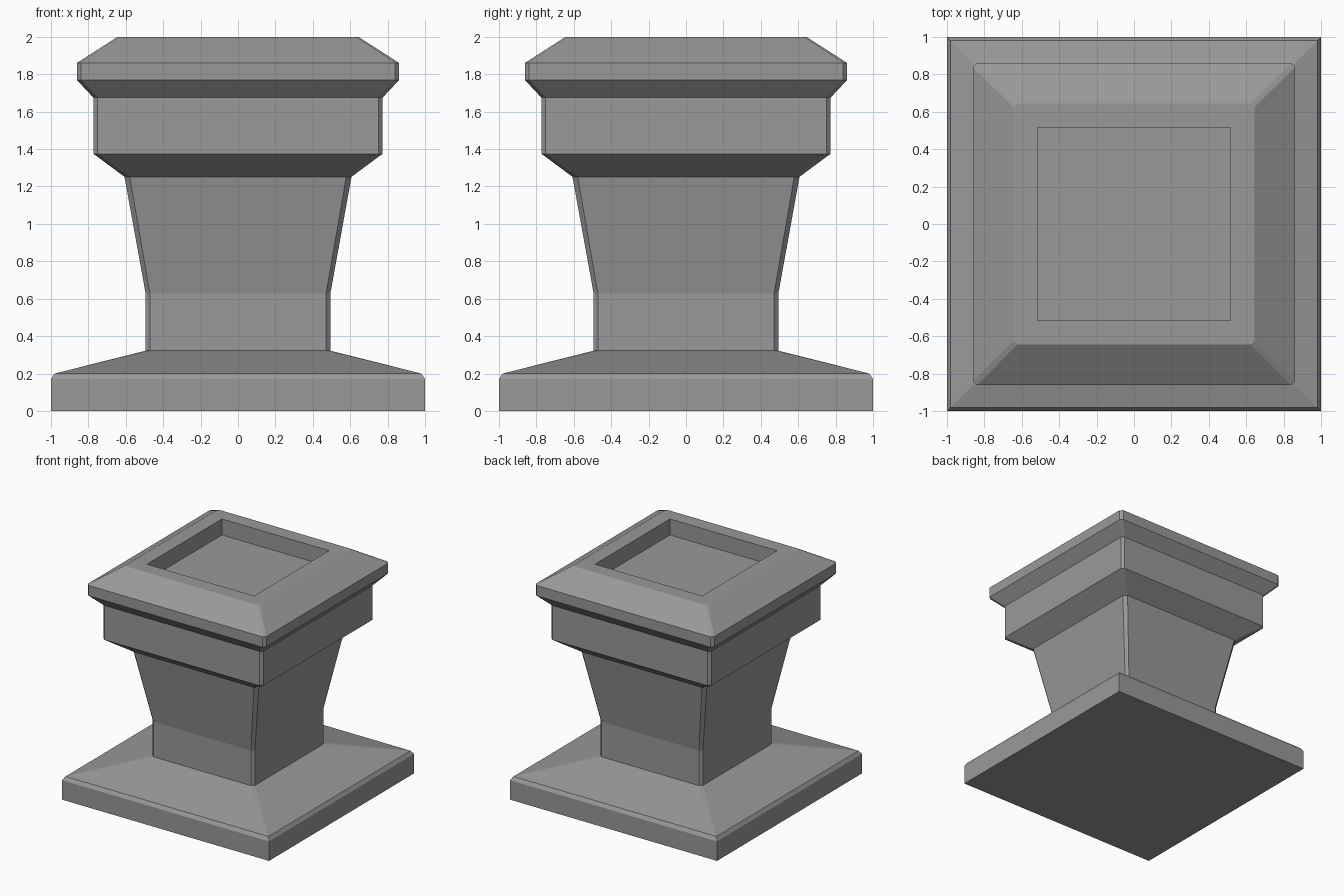
import bpy
import bmesh

default = bpy.data.objects.get("Cube")
if default:
    bpy.data.objects.remove(default, do_unlink=True)

# Single stone colour
STONE = (0.32, 0.32, 0.32, 1.0)
stone = bpy.data.materials.new("grey stone")
stone.use_nodes = True
stone.diffuse_color = STONE
stone.node_tree.nodes["Principled BSDF"].inputs["Base Color"].default_value = STONE


def ring(bm, half, z, cut):
    """Square ring of eight points with its corners cut off."""
    h, k = half, half - cut
    points = [(h, -k), (h, k), (k, h), (-k, h), (-h, k), (-h, -k), (-k, -h), (k, -h)]
    return [bm.verts.new((x, y, z)) for x, y in points]


def loft(name, sections):
    """Skin a stack of (half width, height, corner cut) sections and cap both ends."""
    bm = bmesh.new()
    rings = [ring(bm, *s) for s in sections]
    for low, high in zip(rings, rings[1:]):
        for i in range(8):
            j = (i + 1) % 8
            bm.faces.new((low[i], low[j], high[j], high[i]))
    bm.faces.new(rings[0][::-1])
    bm.faces.new(rings[-1])
    # Merge the corner points of uncut sections
    bmesh.ops.remove_doubles(bm, verts=bm.verts[:], dist=0.0005)
    bmesh.ops.recalc_face_normals(bm, faces=bm.faces[:])
    mesh = bpy.data.meshes.new(name)
    bm.to_mesh(mesh)
    bm.free()
    mesh.materials.append(stone)
    obj = bpy.data.objects.new(name, mesh)
    bpy.context.collection.objects.link(obj)
    return obj


# Pedestal: plinth, sloped foot, flared shaft, collar and cap in one skin
pedestal = loft("pedestal", [
    (1.0, 0.0, 0), (1.0, 0.17, 0), (0.98, 0.2, 0),   # plinth
    (0.494, 0.322, 0.023), (0.494, 0.628, 0.023),    # foot and shaft
    (0.607, 1.252, 0.028),                           # flare
    (0.773, 1.375, 0.023), (0.773, 1.675, 0.023),    # collar
    (0.862, 1.77, 0.023), (0.862, 1.86, 0.023),      # cap rim
    (0.644, 2.0, 0.02),                              # cap top
])

# Square recess sunk into the top
bm = bmesh.new()
bm.from_mesh(pedestal.data)
top = max(bm.faces, key=lambda f: f.calc_center_median().z)
outer = top.verts[:]
bm.faces.remove(top)
R, FLOOR = 0.517, 1.86
corners = [(R, -R), (R, R), (-R, R), (-R, -R)]
rim = [bm.verts.new((x, y, 2.0)) for x, y in corners]
base = [bm.verts.new((x, y, FLOOR)) for x, y in corners]


def quadrant(sx, sy):
    """The two cap points next to one corner, in anticlockwise order."""
    pair = [v for v in outer if v.co.x * sx > 0 and v.co.y * sy > 0]
    return sorted(pair, key=lambda v: v.co.x * sx * sx * sy, reverse=(sx > 0) == (sy > 0) or sx > 0)


pairs = [quadrant(x, y) for x, y in corners]
for p, (x, y) in zip(pairs, corners):
    # Order each pair by the turn from first to second point
    if p[0].co.x * p[1].co.y - p[0].co.y * p[1].co.x < 0:
        p.reverse()
for i in range(4):
    j = (i + 1) % 4
    bm.faces.new((pairs[i][1], pairs[j][0], rim[j], rim[i]))
    bm.faces.new((pairs[i][0], pairs[i][1], rim[i]))
    bm.faces.new((rim[i], rim[j], base[j], base[i]))
bm.faces.new(base)
bmesh.ops.recalc_face_normals(bm, faces=bm.faces[:])
bm.to_mesh(pedestal.data)
bm.free()
